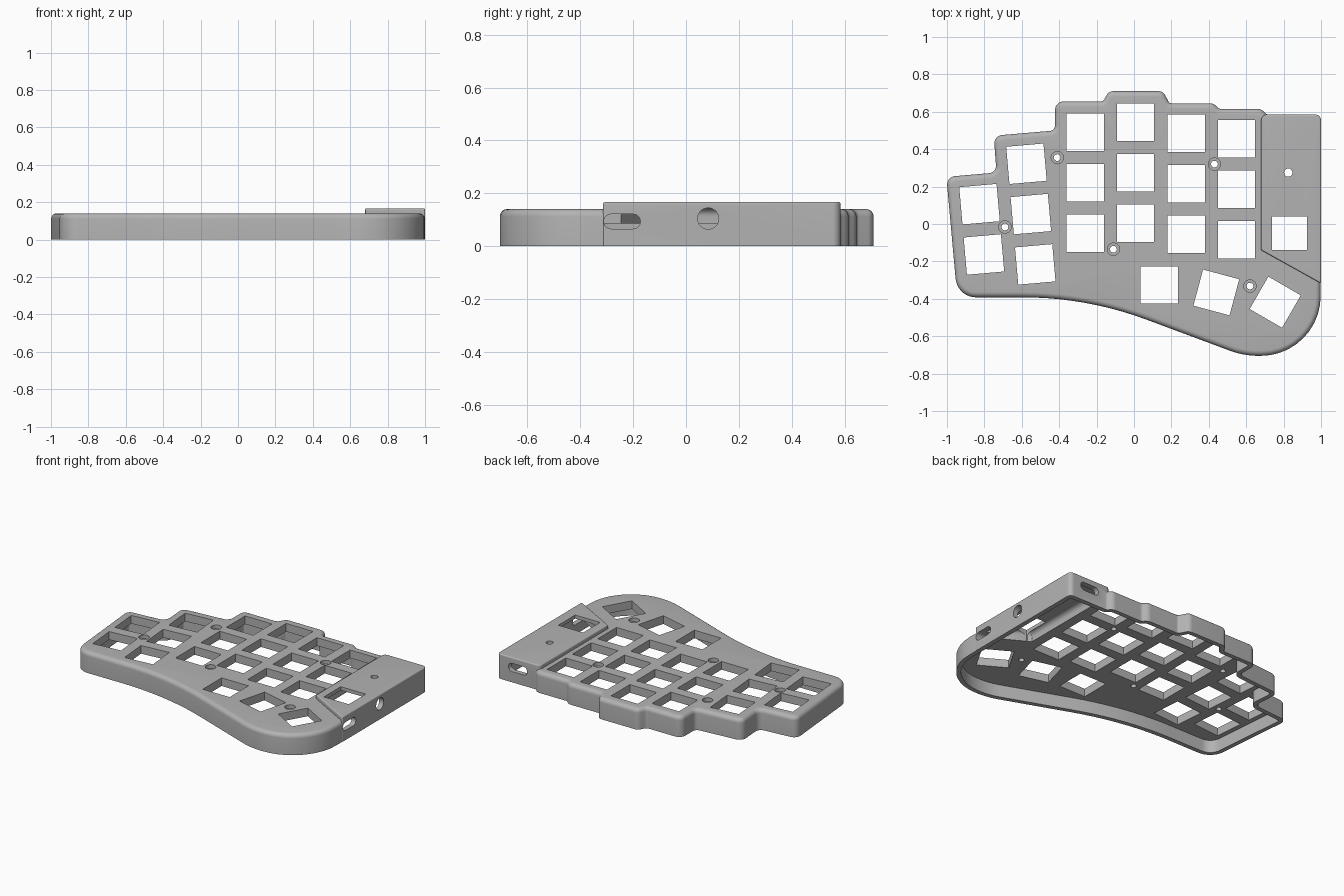
import bpy, bmesh, math
from mathutils import Vector, Matrix

if "Cube" in bpy.data.objects:
    bpy.data.objects.remove(bpy.data.objects["Cube"])

grey = bpy.data.materials.new("plain_grey")
grey.diffuse_color = (0.45, 0.45, 0.45, 1)
grey.use_nodes = True
grey.node_tree.nodes["Principled BSDF"].inputs["Base Color"].default_value = grey.diffuse_color


def rounded(corners, inset=0.0, steps=10):
    """Counter-clockwise outline of (x, y, radius) corners, moved inwards and rounded."""
    n = len(corners)
    pts = [Vector(c[:2]) for c in corners]
    out = []
    for i, (x, y, r) in enumerate(corners):
        a = (pts[i] - pts[i - 1]).normalized()
        b = (pts[(i + 1) % n] - pts[i]).normalized()
        turn = math.atan2(a.x * b.y - a.y * b.x, a.dot(b))
        na, nb = Vector((-a.y, a.x)), Vector((-b.y, b.x))
        p = pts[i] + (na + nb) * inset / (1 + na.dot(nb))
        side = 1 if turn > 0 else -1
        rad = max(r - side * inset, 0.003)
        centre = p - a * rad * math.tan(abs(turn) / 2) + na * side * rad
        for k in range(steps + 1):
            arm = Matrix.Rotation(turn * k / steps, 2) @ (-na * side * rad)
            out.append(centre + arm)
    return out


def stack(bm, rings):
    """Closed solid through a list of (outline, z) rings."""
    loops = [[bm.verts.new((p.x, p.y, z)) for p in ring] for ring, z in rings]
    n = len(loops[0])
    for lo, hi in zip(loops, loops[1:]):
        for i in range(n):
            j = (i + 1) % n
            bm.faces.new((lo[i], lo[j], hi[j], hi[i]))
    bm.faces.new(loops[0][::-1])
    bm.faces.new(loops[-1])


def make(name, bm):
    mesh = bpy.data.meshes.new(name)
    bm.normal_update()
    bm.to_mesh(mesh)
    bm.free()
    mesh.materials.append(grey)
    ob = bpy.data.objects.new(name, mesh)
    bpy.context.collection.objects.link(ob)
    return ob


def slab(name, corners, z0, z1, edge=0.0, inset=0.0):
    """Prism with a rounded top edge."""
    rings = [(rounded(corners, inset), z0)]
    if edge:
        for k in range(7):
            t = math.pi / 2 * k / 6
            rings.append((rounded(corners, inset + edge * (1 - math.cos(t))),
                          z1 - edge + edge * math.sin(t)))
    else:
        rings.append((rounded(corners, inset), z1))
    bm = bmesh.new()
    stack(bm, rings)
    return make(name, bm)


# Outlines, counter-clockwise
case_outline = [
    (-0.945, -0.392, 0.11), (-0.253, -0.392, 1.9), (0.587, -0.705, 0.45), (0.998, -0.705, 0.32),
    (0.998, 0.583, 0.035), (0.712, 0.583, 0.03), (0.68, 0.615, 0.045),
    (0.455, 0.615, 0.03), (0.425, 0.645, 0.045), (0.19, 0.645, 0.02), (0.155, 0.71, 0.04),
    (-0.135, 0.71, 0.04), (-0.165, 0.655, 0.02), (-0.422, 0.655, 0.045),
    (-0.422, 0.5, 0.03), (-0.75, 0.472, 0.045), (-0.735, 0.275, 0.04), (-1.003, 0.252, 0.045)]
housing_outline = [(0.68, -0.14, 0.006), (1.0, -0.318, 0.006),
                   (1.0, 0.585, 0.03), (0.68, 0.585, 0.03)]

case = slab("keyboard_case", case_outline, 0, 0.14, edge=0.028)
housing = slab("controller_housing", housing_outline, 0, 0.167, edge=0.008)

# Hollow underside
cavity = slab("cavity_cutter", case_outline, -0.1, 0.085, inset=0.03)
pocket = slab("pocket_cutter", housing_outline, -0.1, 0.143, edge=0.03, inset=0.034)

# Key, display and screw openings
holes = bmesh.new()


def box_hole(x, y, w, h, deg=0):
    rot = Matrix.Rotation(math.radians(deg), 2)
    ring = [rot @ Vector((sx * w / 2, sy * h / 2)) + Vector((x, y))
            for sx, sy in ((-1, -1), (1, -1), (1, 1), (-1, 1))]
    stack(holes, [(ring, -0.2), (ring, 0.3)])


def circle(x, y, r, n=32):
    return [Vector((x + r * math.cos(2 * math.pi * k / n), y + r * math.sin(2 * math.pi * k / n)))
            for k in range(n)]


PITCH, KEY = 0.27, 0.2
for x, y, rows, deg in ((-0.826, 0.106, 2, 5), (-0.575, 0.322, 3, 5), (-0.26, 0.49, 3, 0),
                        (0.008, 0.545, 3, 0), (0.28, 0.485, 3, 0), (0.548, 0.455, 3, 0)):
    a = math.radians(deg)
    for r in range(rows):
        box_hole(x + math.sin(a) * PITCH * r, y - math.cos(a) * PITCH * r, KEY, KEY, deg)
for x, y, deg in ((0.136, -0.326, 0), (0.44, -0.366, -15), (0.755, -0.418, -30)):
    box_hole(x, y, KEY, KEY, deg)
box_hole(0.832, -0.05, 0.186, 0.18)
for x, y in ((-0.41, 0.355), (0.43, 0.32), (-0.69, -0.016), (-0.11, -0.135), (0.62, -0.332)):
    stack(holes, [(circle(x, y, 0.018), -0.2), (circle(x, y, 0.018), 0.115),
                  (circle(x, y, 0.033), 0.115), (circle(x, y, 0.033), 0.3)])
stack(holes, [(circle(0.825, 0.275, 0.022), -0.2), (circle(0.825, 0.275, 0.022), 0.3)])
hole_cutter = make("hole_cutter", holes)

# Side and back ports
ports = bmesh.new()


def port(matrix, w, h):
    bm = bmesh.new()
    r = h / 2 - 0.0005
    ring = rounded([(-w / 2, -h / 2, r), (w / 2, -h / 2, r), (w / 2, h / 2, r), (-w / 2, h / 2, r)])
    stack(bm, [(ring, -0.06), (ring, 0.06)])
    bm.transform(matrix)
    tmp = bpy.data.meshes.new("tmp")
    bm.to_mesh(tmp)
    bm.free()
    ports.from_mesh(tmp)
    bpy.data.meshes.remove(tmp)


to_side = Matrix.Rotation(math.pi / 2, 4, 'Z') @ Matrix.Rotation(math.pi / 2, 4, 'X')
to_back = Matrix.Rotation(math.pi, 4, 'Z') @ Matrix.Rotation(math.pi / 2, 4, 'X')
port(Matrix.Translation((1.0, -0.242, 0.093)) @ to_side, 0.138, 0.055)
port(Matrix.Translation((1.0, 0.084, 0.104)) @ to_side, 0.08, 0.08)
port(Matrix.Translation((0.845, 0.585, 0.1)) @ to_back, 0.14, 0.055)
port_cutter = make("port_cutter", ports)

# Combine everything into one shell
for tool, op in ((housing, 'UNION'), (cavity, 'DIFFERENCE'), (pocket, 'DIFFERENCE'),
                 (hole_cutter, 'DIFFERENCE'), (port_cutter, 'DIFFERENCE')):
    mod = case.modifiers.new(tool.name, 'BOOLEAN')
    mod.operation, mod.object, mod.solver = op, tool, 'EXACT'
bpy.context.view_layer.update()
shell = bpy.data.meshes.new_from_object(case.evaluated_get(bpy.context.evaluated_depsgraph_get()))
case.modifiers.clear()
case.data = shell
for tool in (housing, cavity, pocket, hole_cutter, port_cutter):
    bpy.data.objects.remove(tool)

bpy.context.view_layer.objects.active = case
case.select_set(True)
bpy.ops.object.shade_smooth_by_angle(angle=math.radians(30))
